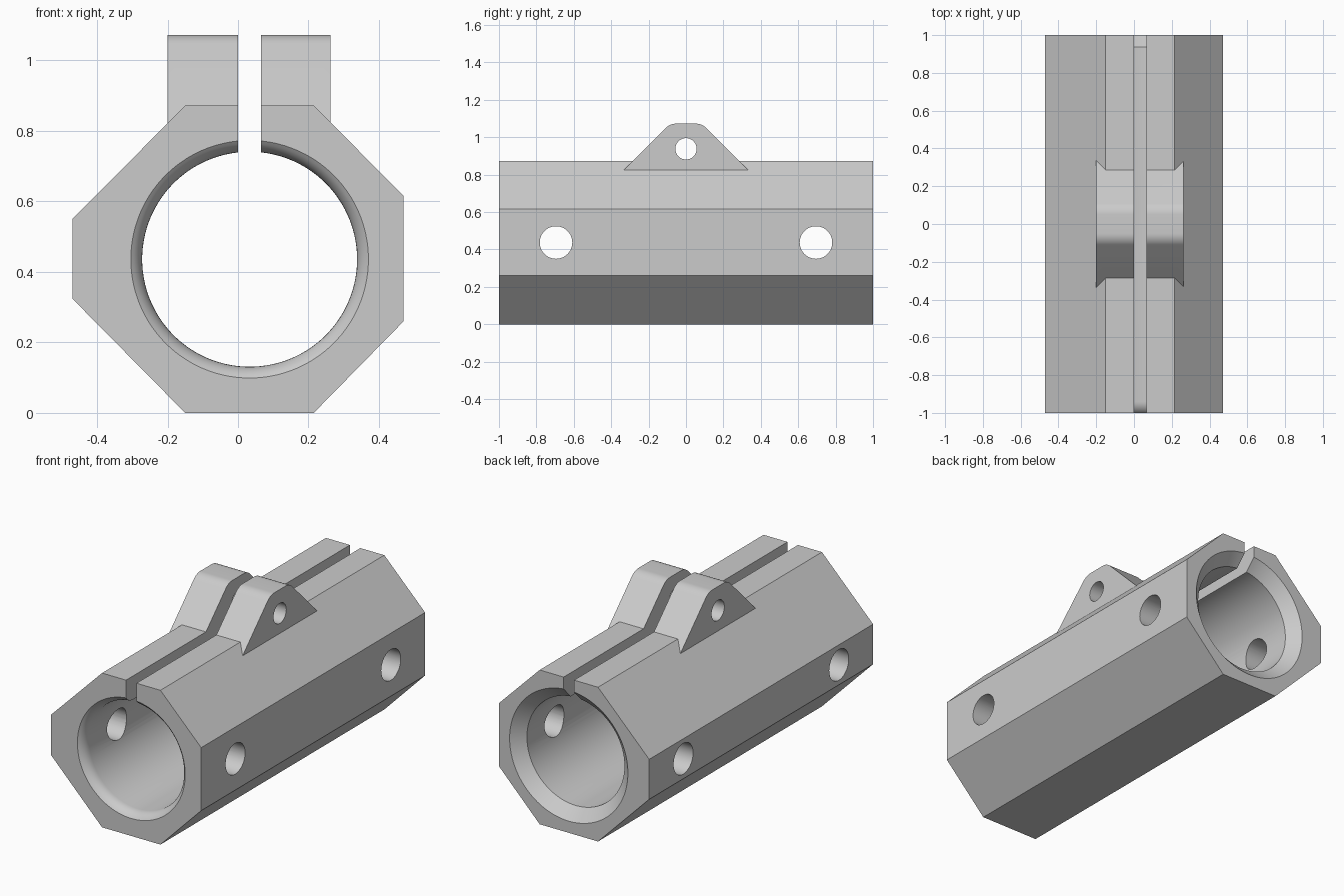
import bpy, bmesh, math
from mathutils import Vector

cube = bpy.data.objects.get("Cube")
if cube:
    bpy.data.objects.remove(cube, do_unlink=True)

AXIS_X, AXIS_Z = 0.033, 0.436      # centre of the bore
BORE_R = 0.305
SLOT = (0.0, 0.065)                # clamp slot in x

grey = bpy.data.materials.new("light grey")
grey.use_nodes = True
grey.diffuse_color = (0.6, 0.6, 0.6, 1)
grey.node_tree.nodes["Principled BSDF"].inputs["Base Color"].default_value = (0.6, 0.6, 0.6, 1)


def finish(name, bm):
    bmesh.ops.recalc_face_normals(bm, faces=bm.faces)
    mesh = bpy.data.meshes.new(name)
    bm.to_mesh(mesh)
    bm.free()
    mesh.materials.append(grey)
    obj = bpy.data.objects.new(name, mesh)
    bpy.context.collection.objects.link(obj)
    return obj


def prism(name, points, direction):
    """Extrude a closed outline of 3D points along a vector."""
    bm = bmesh.new()
    face = bm.faces.new([bm.verts.new(p) for p in points])
    out = bmesh.ops.extrude_face_region(bm, geom=[face])
    verts = [v for v in out["geom"] if isinstance(v, bmesh.types.BMVert)]
    bmesh.ops.translate(bm, verts=verts, vec=Vector(direction))
    return finish(name, bm)


def cross_rod(name, y, z, r, count=48):
    """Round cutter running through the part along x."""
    turn = [2 * math.pi * i / count for i in range(count)]
    return prism(name, [(-0.8, y + r * math.cos(a), z + r * math.sin(a)) for a in turn], (1.6, 0, 0))


def lathe(name, profile, count=96):
    """Closed solid of revolution round the bore axis from (radius, y) pairs."""
    bm = bmesh.new()
    rings = []
    for r, y in profile:
        turn = [2 * math.pi * (i + 0.5) / count for i in range(count)]
        rings.append([bm.verts.new((AXIS_X + r * math.cos(a), y, AXIS_Z + r * math.sin(a))) for a in turn])
    for a, b in zip(rings, rings[1:]):
        for i in range(count):
            j = (i + 1) % count
            bm.faces.new((a[i], a[j], b[j], b[i]))
    bm.faces.new(rings[0])
    bm.faces.new(rings[-1])
    return finish(name, bm)


def combine(target, tool, operation):
    mod = target.modifiers.new(tool.name, "BOOLEAN")
    mod.operation, mod.object, mod.solver = operation, tool, "EXACT"
    bpy.context.view_layer.objects.active = target
    bpy.ops.object.modifier_apply(modifier=mod.name)
    bpy.data.objects.remove(tool, do_unlink=True)


# Eight-sided tube body
outline = [(-0.15, 0), (0.215, 0), (0.47, 0.26), (0.47, 0.616),
           (0.215, 0.872), (-0.15, 0.872), (-0.47, 0.55), (-0.47, 0.324)]
body = prism("clamp_body", [(x, -1, z) for x, z in outline], (0, 2, 0))

# Clamping lug: sloped sides with rounded shoulders
top, radius = 1.073, 0.085
shoulder = []
for i in range(9):
    a = math.radians(45 * (1 - i / 8))
    shoulder.append((0.05 + radius * math.sin(a), top - radius + radius * math.cos(a)))
half = [(0.358, 0.8)] + shoulder
lug = half + [(-y, z) for y, z in reversed(half)]
combine(body, prism("lug", [(-0.2, y, z) for y, z in lug], (0.462, 0, 0)), "UNION")

# Bore: curved lip at the front, straight chamfer at the back
lip_r, lip_depth = 0.072, 0.06
bore = [(0.337, -1.1)]
for i in range(7):
    a = math.asin(lip_depth / lip_r) * (1 - i / 6)
    bore.append((BORE_R + lip_r * (1 - math.cos(a)), -1 + lip_depth - lip_r * math.sin(a)))
bore += [(BORE_R, 0.938), (0.37, 1.0), (0.37, 1.1)]
combine(body, lathe("bore", bore), "DIFFERENCE")

# Slot through the lug and upper wall
slot = [(SLOT[0], -1.2, 0.5), (SLOT[1], -1.2, 0.5), (SLOT[1], -1.2, 1.3), (SLOT[0], -1.2, 1.3)]
combine(body, prism("slot", slot, (0, 2.4, 0)), "DIFFERENCE")

# Bolt hole in the lug and two holes through the sides
for name, y, z, r in (("lug_hole", 0, 0.938, 0.057),
                      ("front_hole", -0.695, 0.437, 0.087),
                      ("back_hole", 0.695, 0.437, 0.087)):
    combine(body, cross_rod(name, y, z, r), "DIFFERENCE")

bpy.ops.object.select_all(action="DESELECT")
body.select_set(True)
bpy.context.view_layer.objects.active = body
bpy.ops.object.shade_smooth_by_angle(angle=math.radians(25))
